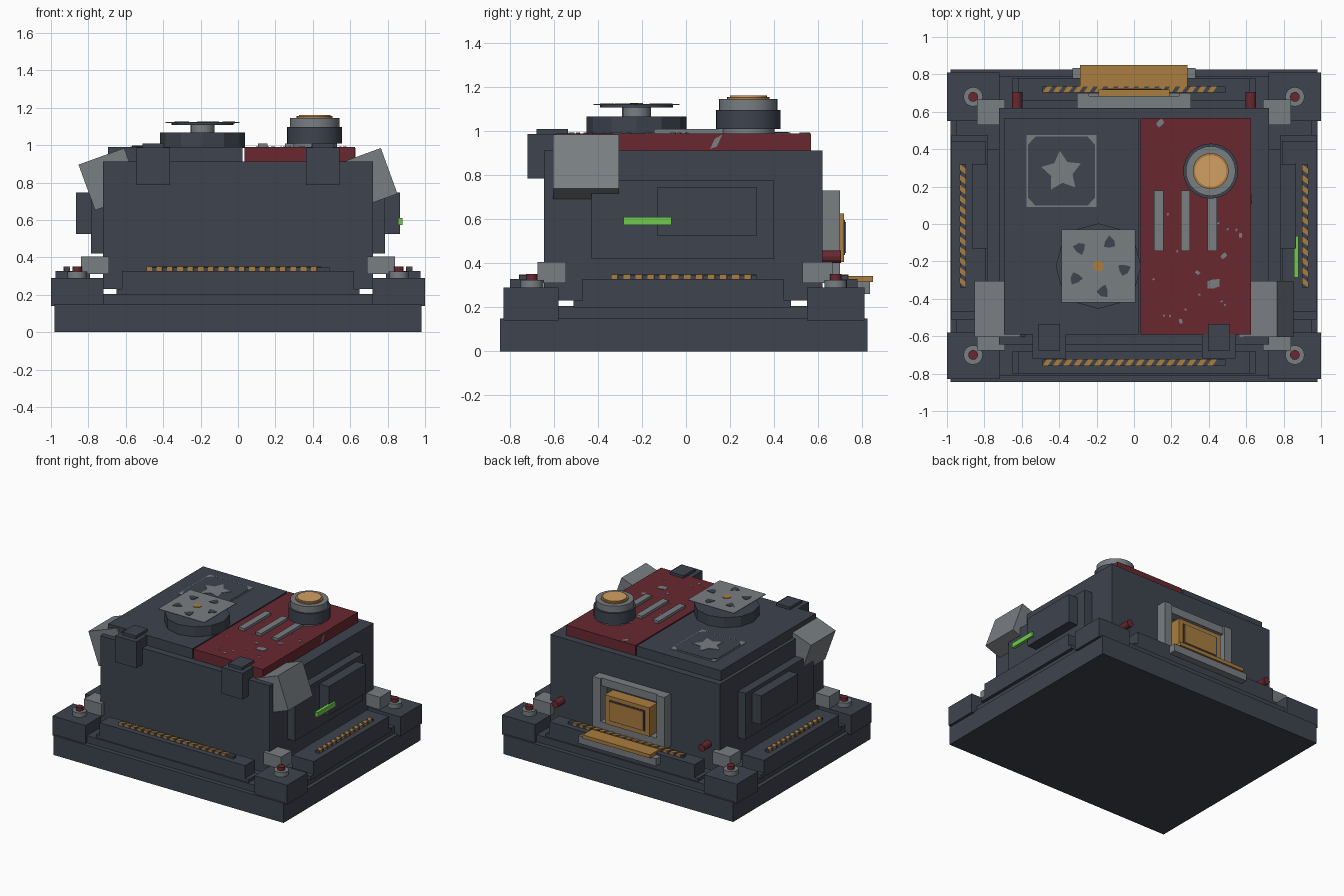
import bpy, bmesh, math, random
from mathutils import Vector, Matrix

cube = bpy.data.objects.get("Cube")
if cube:
    bpy.data.objects.remove(cube, do_unlink=True)
random.seed(4)


def material(name, r, g, b):
    m = bpy.data.materials.new(name)
    m.use_nodes = True
    m.diffuse_color = (r, g, b, 1)
    m.node_tree.nodes["Principled BSDF"].inputs["Base Color"].default_value = (r, g, b, 1)
    return m


SLATE = material("slate", .048, .057, .077)
GREY = material("grey metal", .19, .21, .225)
RED = material("dark red", .14, .022, .03)
ORANGE = material("ochre", .40, .205, .05)
AMBER = material("amber", .64, .35, .125)
GREEN = material("green light", .16, .6, .08)


def finish(name, bm, mat):
    bmesh.ops.recalc_face_normals(bm, faces=bm.faces)
    me = bpy.data.meshes.new(name)
    bm.to_mesh(me)
    bm.free()
    me.materials.append(mat)
    ob = bpy.data.objects.new(name, me)
    bpy.context.collection.objects.link(ob)
    return ob


def box(name, mat, x, y, z, tilt=0):
    """Box from (min, max) ranges, optionally turned about y."""
    bm = bmesh.new()
    bmesh.ops.create_cube(bm, size=1)
    size = [r[1] - r[0] for r in (x, y, z)]
    mid = [(r[0] + r[1]) / 2 for r in (x, y, z)]
    bm.transform(Matrix.Translation(mid) @ Matrix.Rotation(tilt, 4, 'Y')
                 @ Matrix.Diagonal((*size, 1)))
    return finish(name, bm, mat)


def prisms(name, mat, outlines, z0, z1, place=Matrix()):
    """Extruded flat outlines gathered in one object."""
    bm = bmesh.new()
    for pts in outlines:
        face = bm.faces.new([bm.verts.new((px, py, z0)) for px, py in pts])
        top = bmesh.ops.extrude_face_region(bm, geom=[face])["geom"]
        for v in top:
            if isinstance(v, bmesh.types.BMVert):
                v.co.z = z1
    bm.transform(place)
    return finish(name, bm, mat)


def ring(cx, cy, radii, count, start=0):
    """Points round a centre; the radii repeat in turn."""
    out = []
    for i in range(count):
        a = start + math.tau * i / count
        r = radii[i % len(radii)]
        out.append((cx + r * math.cos(a), cy + r * math.sin(a)))
    return out


def drum(name, mat, c, r, z0, z1, sides=32, smooth=True):
    ob = prisms(name, mat, [ring(*c, [r], sides)], z0, z1)
    if smooth:
        for p in ob.data.polygons:
            p.use_smooth = len(p.vertices) == 4
        bpy.context.view_layer.objects.active = ob
        bpy.ops.object.select_all(action='DESELECT')
        ob.select_set(True)
        bpy.ops.object.shade_smooth_by_angle()
    return ob


# Stepped base
box("base_plinth", SLATE, (-.98, .98), (-.845, .825), (0, .15))
box("base_slab", SLATE, (-.95, .95), (-.81, .79), (.15, .205))
box("body_riser", SLATE, (-.65, .65), (-.51, .477), (.205, .23))

# Ledges with hazard stripes: centre, half length and axis


def hazard(name, cx, cy, half, along_x):
    turn = Matrix.Translation((cx, cy, 0))
    if not along_x:
        turn = turn @ Matrix.Rotation(math.pi / 2, 4, 'Z')
    step, w = .055, .018
    n = int(2 * half / step)
    bars = []
    for i in range(n):
        s = -half + i * step
        bars.append([(s, -w), (s + .03, -w), (s + .055, w), (s + .025, w)])
    prisms(name + "_stripes", ORANGE, bars, .325, .35, turn)
    prisms(name + "_strip", SLATE,
           [[(-half, -.016), (half, -.016), (half, .016), (-half, .016)]], .325, .346, turn)


for name, outer, inner, stripe in (("front", -.80, -.68, -.74), ("back", .78, .66, .72)):
    y = sorted((outer, inner))
    box(name + "_ledge", SLATE, (-.62, .62), y, (.23, .328))
    box(name + "_ledge_plate", SLATE, (-.65, .65), y, (.2, .23))
    hazard(name + "_hazard", 0, stripe, .49, True)

for side, s in (("left", 1), ("right", -1)):
    def span(a, b):
        return sorted((s * a, s * b))

    box(side + "_ledge", SLATE, span(.79, .975), (-.47, .445), (.23, .328))
    box(side + "_ledge_plate", SLATE, span(.78, .975), (-.51, .477), (.2, .23))
    hazard(side + "_hazard", s * .915, -.01, .33, False)

    # Corner posts with brackets and bolts
    for end, y, by, bolt in (("front", (-.83, -.58), (-.675, -.545), -.70),
                             ("back", (.55, .81), (.53, .665), .68)):
        tag = side + "_" + end
        box(tag + "_post", SLATE, span(.72, 1.0), y, (.14, .29))
        box(tag + "_bracket", GREY, span(.69, .84), by, (.31, .405))
        drum(tag + "_washer", GREY, (s * .86, bolt), .052, .29, .325, 16)
        drum(tag + "_bolt", RED, (s * .86, bolt), .026, .325, .352, 16)

    # Side panels
    box(side + "_panel", SLATE, span(.70, .787), (-.43, .40), (.42, .777))
    box(side + "_raised_panel", SLATE, span(.78, .865), (-.13, .32), (.525, .747))

    # Tilted corner boxes lean the same way on both sides
    box(side + "_tilted_box", GREY, (s * .686 - .13, s * .686 + .13),
        (-.605, -.305), (.688, .948), math.radians(-20))

    # Front clamps
    cx = s * .453
    box(side + "_clamp", SLATE, (cx - .09, cx + .09), (-.72, -.59), (.786, .988))
    box(side + "_clamp_cap", SLATE, (cx - .058, cx + .058), (-.68, -.535), (.98, 1.01))

    # Small red knobs on the rear wall
    prisms(side + "_rear_knob", RED, [ring(0, 0, [.028], 12)], 0, .085,
           Matrix.Translation((s * .625, .62, .43)) @ Matrix.Rotation(-math.pi / 2, 4, 'X'))

    # Rear door posts
    box(side + "_door_post", GREY, span(.24, .305), (.61, .70), (.325, .73))

box("green_light", GREEN, (.855, .88), (-.285, -.065), (.573, .61))

# Main body and split lid
box("body", SLATE, (-.722, .722), (-.645, .62), (.23, .912))
box("dark_lid", SLATE, (-.695, .025), (-.59, .567), (.91, .99))
box("red_lid", RED, (.035, .625), (-.59, .567), (.91, .99))
for i in range(3):
    x = .107 + i * .143
    box("lid_bar", GREY, (x, x + .05), (-.145, .18), (.985, 1.01))

# Paint chips on the red lid
spots = [(.14, .54, .025), (.425, -.32, .04), (.48, -.17, .02), (.34, -.26, .015),
         (.25, -.52, .015), (.28, .28, .015), (.57, -.06, .015)]
spots += [(random.uniform(.07, .59), random.uniform(-.56, .1), .008) for _ in range(12)]
prisms("paint_chips", GREY,
       [ring(x, y, [r, r * .6, r * .9], 6, x * 9) for x, y, r in spots], .985, .993)
prisms("side_chip", GREY, [[(.11, .92), (.14, .93), (.165, .985), (.13, .965)]], 0, .004,
       Matrix(((0, 0, 1, .623), (1, 0, 0, 0), (0, 1, 0, 0), (0, 0, 0, 1))))

# Star plate on the dark lid
box("star_plate", GREY, (-.575, -.2), (.09, .475), (.985, .994))
plate = ring(-.3875, .2825, [.245, .255], 4, math.pi / 4)
corners = []
for sx, sy in ((1, 1), (-1, 1), (-1, -1), (1, -1)):
    corners += [(-.3875 + sx * a, .2825 + sy * b)
                for a, b in ([(.18, .14), (.14, .184)] if sx * sy > 0
                             else [(.14, .184), (.18, .14)])]
prisms("star_plate_inlay", SLATE, [corners], .99, .997)
prisms("star", GREY, [ring(-.387, .28, [.112, .06], 10, math.radians(95))], .99, 1.0)

# Fan housing with patterned square cover
FAN = (-.19, -.225)
drum("fan_housing", SLATE, FAN, .228, .985, 1.067, 12, False)
drum("fan_stem", GREY, FAN, .065, 1.06, 1.112, 16)
drum("fan_disc", SLATE, FAN, .165, 1.108, 1.12, 24)
box("fan_cover", GREY, (-.387, .007), (-.42, -.03), (1.118, 1.123))
holes = []
for i in range(5):
    a = math.radians(64 + 72 * i)
    holes.append(ring(FAN[0] + .135 * math.cos(a), FAN[1] + .135 * math.sin(a),
                      [.042, .026, .036, .022, .034, .03], 6, a + .5))
prisms("fan_slots", SLATE, holes, 1.116, 1.126)
drum("fan_hub", ORANGE, FAN, .03, 1.118, 1.127, 12)

# Round lamp on the red lid
LAMP = (.41, .283)
drum("lamp_foot", GREY, LAMP, .12, .985, 1.015)
drum("lamp_base", SLATE, LAMP, .147, 1.01, 1.096)
drum("lamp_collar", GREY, LAMP, .133, 1.09, 1.146)
drum("lamp_lens_rim", ORANGE, LAMP, .096, 1.14, 1.155)
drum("lamp_lens", AMBER, LAMP, .084, 1.15, 1.162)

# Rear hatch, lintel and shelf
box("door_lintel", GREY, (-.305, .305), (.61, .685), (.67, .73))
box("hatch", ORANGE, (-.19, .19), (.61, .718), (.405, .627))
box("hatch_line", SLATE, (-.152, .152), (.71, .722), (.437, .597))
box("hatch_window", ORANGE, (-.143, .143), (.71, .727), (.446, .588))
box("hatch_sill", GREY, (-.24, .24), (.62, .70), (.33, .40))
box("shelf_support", GREY, (-.33, .33), (.74, .835), (.26, .317))
box("shelf", ORANGE, (-.29, .287), (.73, .85), (.315, .342))
